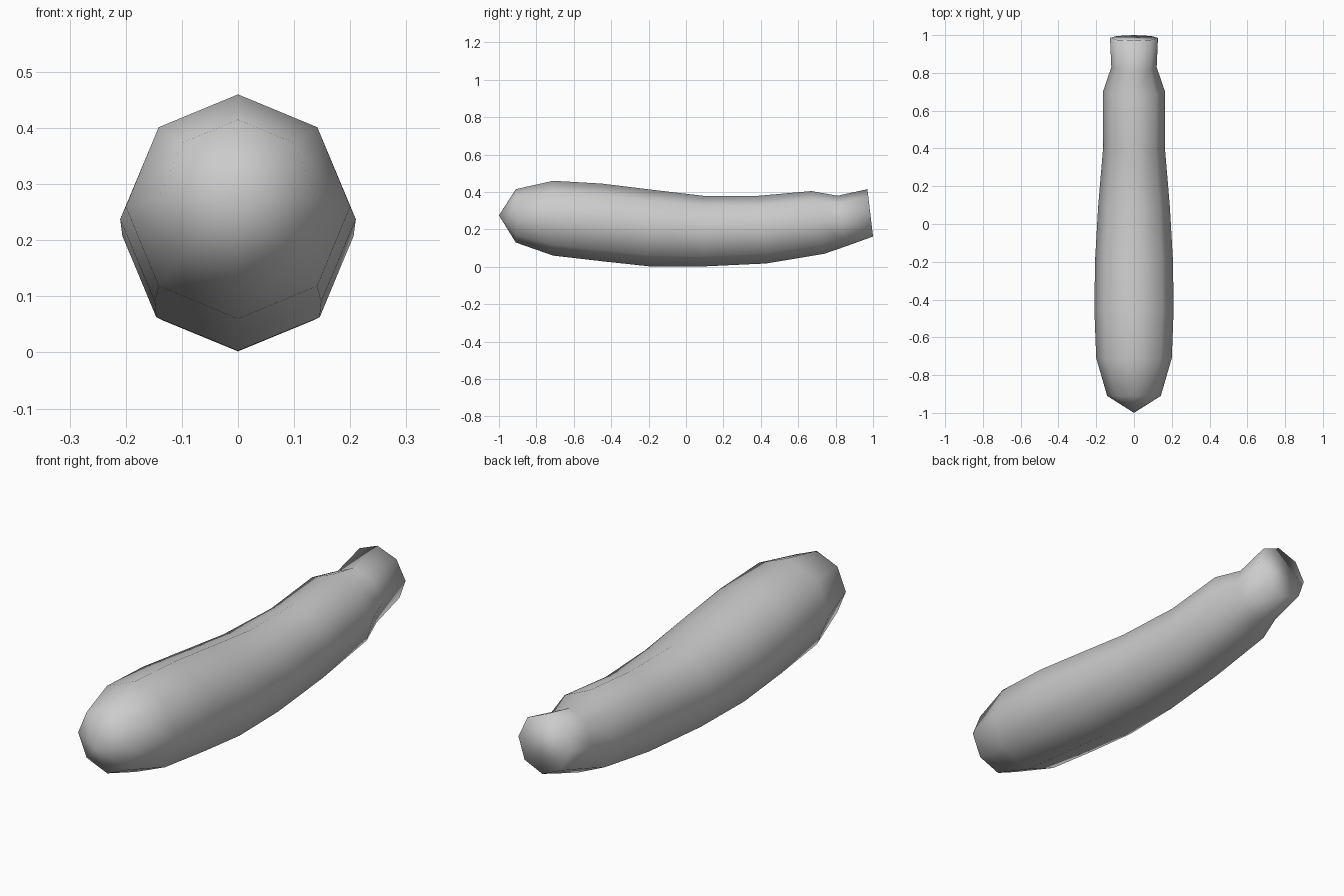
import bpy, bmesh
from math import sin, cos, pi

cube = bpy.data.objects.get("Cube")
if cube:
    bpy.data.objects.remove(cube, do_unlink=True)

# Plain grey skin
grey = bpy.data.materials.new("soft_grey")
grey.use_nodes = True
colour = (0.6, 0.6, 0.6, 1)
grey.diffuse_color = colour
grey.node_tree.nodes["Principled BSDF"].inputs["Base Color"].default_value = colour

# Rings from blossom end to stem: top (y, z), bottom (y, z), half width
RINGS = [
    ((-0.91, 0.415), (-0.91, 0.13), 0.142),
    ((-0.71, 0.46), (-0.71, 0.06), 0.20),
    ((-0.45, 0.445), (-0.45, 0.03), 0.21),
    ((-0.18, 0.412), (-0.20, 0.003), 0.206),
    ((0.09, 0.38), (0.09, 0.002), 0.19),
    ((0.39, 0.38), (0.43, 0.018), 0.163),
    ((0.67, 0.405), (0.74, 0.07), 0.163),
    ((0.81, 0.38), (0.85, 0.108), 0.12),
    ((0.97, 0.415), (1.0, 0.162), 0.127),
]
TIP = (0, -1, 0.275)
SIDES = 8

bm = bmesh.new()
loops = []
for (ty, tz), (by, bz), half in RINGS:
    loop = []
    for i in range(SIDES):
        a = 2 * pi * i / SIDES
        k = cos(a)
        y = (ty + by) / 2 + k * (ty - by) / 2
        z = (tz + bz) / 2 + k * (tz - bz) / 2
        loop.append(bm.verts.new((half * sin(a), y, z)))
    loops.append(loop)

# Skin between the rings, pointed front end and flat stem end
tip = bm.verts.new(TIP)
for i in range(SIDES):
    j = (i + 1) % SIDES
    bm.faces.new((tip, loops[0][i], loops[0][j]))
    for a, b in zip(loops, loops[1:]):
        bm.faces.new((a[i], b[i], b[j], a[j]))
bm.faces.new(loops[-1])
bmesh.ops.recalc_face_normals(bm, faces=bm.faces)
for face in bm.faces:
    face.smooth = True

mesh = bpy.data.meshes.new("curved_vegetable")
bm.to_mesh(mesh)
bm.free()
mesh.materials.append(grey)
body = bpy.data.objects.new("curved_vegetable", mesh)
bpy.context.collection.objects.link(body)
